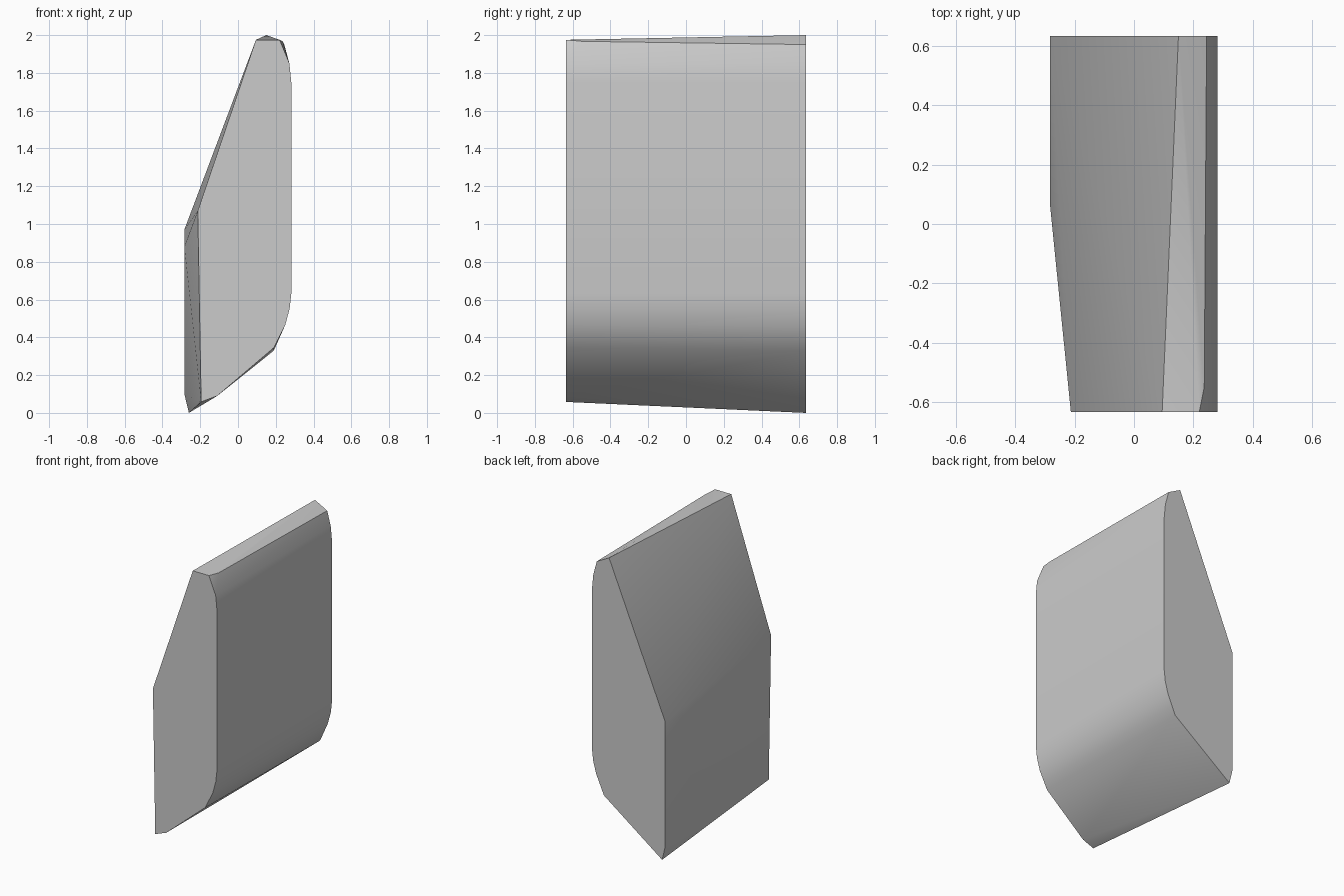
import bpy
import bmesh
import math

cube = bpy.data.objects.get("Cube")
if cube:
    bpy.data.objects.remove(cube, do_unlink=True)

HALF = 0.635

# End outlines (x, z), the solid between them is faceted and convex
right_edge = [(0.272, 1.85), (0.282, 1.75), (0.282, 0.63), (0.273, 0.55), (0.25, 0.465)]
front_outline = [(0.095, 1.975), (0.22, 1.975), (0.19, 0.345), (-0.11, 0.09),
                 (-0.195, 0.058), (-0.213, 1.07)] + right_edge
back_outline = [(0.15, 2.0), (0.245, 1.95), (0.19, 0.33), (-0.26, 0.0),
                (-0.284, 0.1), (-0.284, 0.97)] + right_edge
# Corners part way along the depth
side_corners = [(-0.284, 0.07, 0.88), (0.237, -0.55, 1.967)]

bm = bmesh.new()
for y, outline in ((-HALF, front_outline), (HALF, back_outline)):
    for x, z in outline:
        bm.verts.new((x, y, z))
for co in side_corners:
    bm.verts.new(co)
bmesh.ops.convex_hull(bm, input=bm.verts[:])
bmesh.ops.dissolve_limit(bm, angle_limit=math.radians(0.3),
                         verts=bm.verts[:], edges=bm.edges[:])
bmesh.ops.recalc_face_normals(bm, faces=bm.faces[:])

mesh = bpy.data.meshes.new("wedge_block")
bm.to_mesh(mesh)
bm.free()
block = bpy.data.objects.new("wedge_block", mesh)
bpy.context.collection.objects.link(block)

# Plain grey surface
grey = bpy.data.materials.new("light_grey")
grey.use_nodes = True
colour = (0.6, 0.6, 0.6, 1.0)
grey.diffuse_color = colour
grey.node_tree.nodes["Principled BSDF"].inputs["Base Color"].default_value = colour
mesh.materials.append(grey)

# Smooth rounded edges, crisp corners
bpy.context.view_layer.objects.active = block
block.select_set(True)
bpy.ops.object.shade_smooth_by_angle(angle=math.radians(30))
